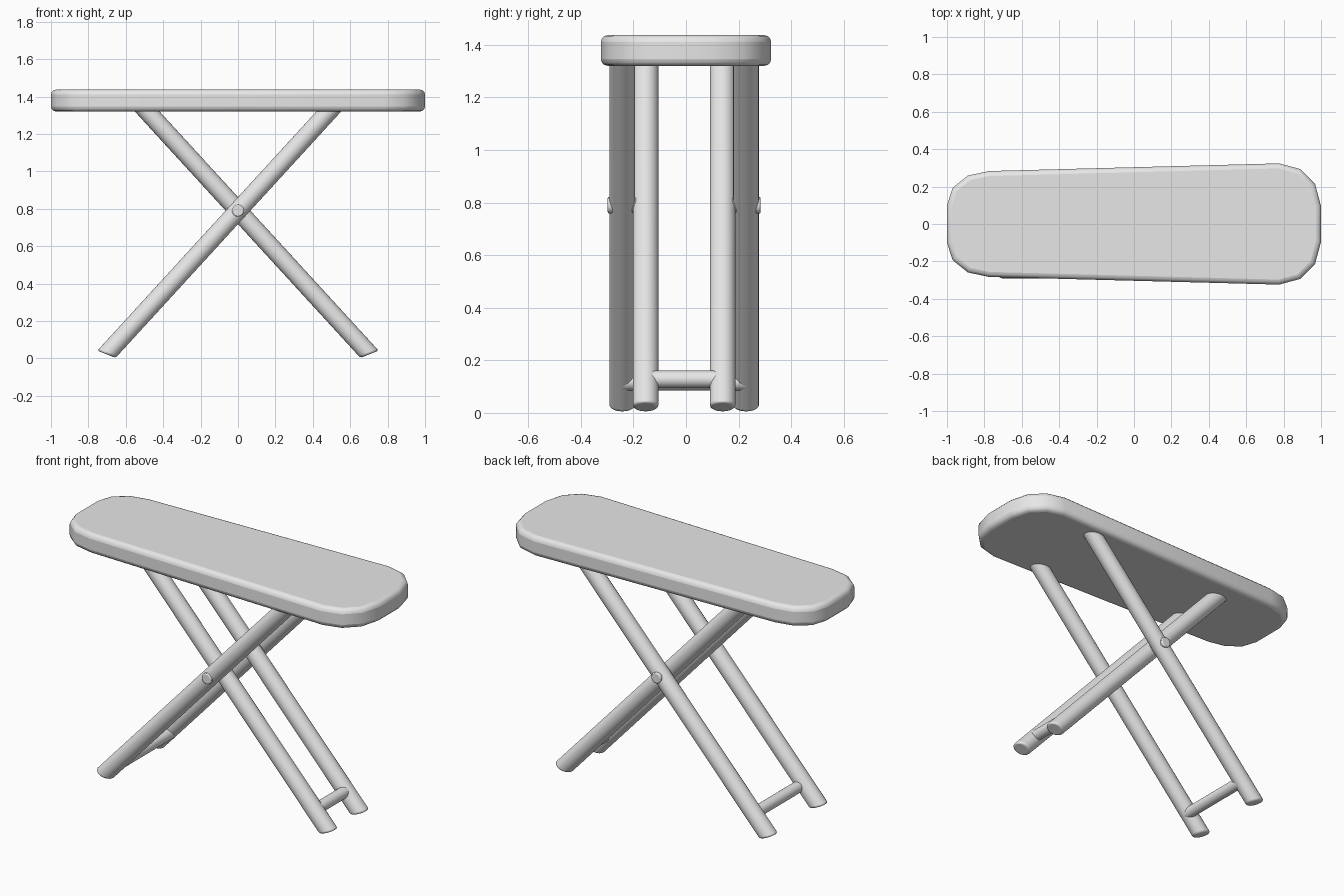
import bpy, bmesh, math
from mathutils import Vector

cube = bpy.data.objects.get("Cube")
if cube:
    bpy.data.objects.remove(cube, do_unlink=True)

grey = bpy.data.materials.new("light_grey")
grey.use_nodes = True
grey.diffuse_color = (0.8, 0.8, 0.8, 1)
grey.node_tree.nodes["Principled BSDF"].inputs["Base Color"].default_value = (0.8, 0.8, 0.8, 1)

PIVOT_Z = 0.79
MID_Y = -0.007
LEG_R = 0.049
LEAN = Vector((0.675, 0, 0.737)).normalized()   # direction of a leg rising towards +x


def finish(name, bm, bevel=0.0, segments=3, limit=60):
    """Turn a bmesh into a bevelled, smooth-shaded object."""
    bmesh.ops.recalc_face_normals(bm, faces=bm.faces)
    mesh = bpy.data.meshes.new(name)
    bm.to_mesh(mesh)
    bm.free()
    mesh.materials.append(grey)
    obj = bpy.data.objects.new(name, mesh)
    bpy.context.collection.objects.link(obj)
    if bevel:
        mod = obj.modifiers.new("rounded_edges", 'BEVEL')
        mod.width = bevel
        mod.segments = segments
        mod.limit_method = 'ANGLE'
        mod.angle_limit = math.radians(limit - 15)
    bpy.ops.object.select_all(action='DESELECT')
    obj.select_set(True)
    bpy.context.view_layer.objects.active = obj
    bpy.ops.object.shade_smooth_by_angle(angle=math.radians(40))
    return obj


def rod(start, end, radius, sides=24):
    """Cylinder between two points."""
    bm = bmesh.new()
    axis = Vector(end) - Vector(start)
    bmesh.ops.create_cone(bm, cap_ends=True, segments=sides, radius1=radius,
                          radius2=radius, depth=axis.length)
    turn = axis.to_track_quat('Z', 'Y').to_matrix().to_4x4()
    bmesh.ops.transform(bm, matrix=turn, verts=bm.verts)
    bmesh.ops.translate(bm, vec=(Vector(start) + Vector(end)) / 2, verts=bm.verts)
    return bm


def on_leg(side, z, offset=0.0):
    """Point in the xz plane on a leg axis, shifted along x."""
    return side * (z - PIVOT_Z) * LEAN.x / LEAN.z + offset


# Tabletop: slightly tapered outline with clipped round ends
half = [(-1.0, 0.10), (-0.97, 0.193), (-0.888, 0.259), (-0.775, 0.283),
        (0.775, 0.324), (0.888, 0.294), (0.968, 0.214), (1.0, 0.095)]
outline = half + [(x, -y) for x, y in reversed(half)]
bm = bmesh.new()
base = bm.faces.new([bm.verts.new((x, y, 1.32)) for x, y in outline])
top = bmesh.ops.extrude_face_region(bm, geom=[base])
bmesh.ops.translate(bm, vec=(0, 0, 0.117),
                    verts=[v for v in top["geom"] if isinstance(v, bmesh.types.BMVert)])
finish("tabletop", bm, 0.027)

# Crossed legs: the outer pair rises to +x, the inner pair to -x
for pair, side, spread in (("outer", 1, 0.2355), ("inner", -1, 0.1465)):
    axis = Vector((side * LEAN.x, 0, LEAN.z))
    foot_z = 0.022
    cut = Vector((side * math.sin(math.radians(22)), 0, math.cos(math.radians(22))))
    for label, sign in (("front", -1), ("back", 1)):
        y = MID_Y + sign * spread
        foot = Vector((on_leg(side, foot_z), y, foot_z))
        bm = rod(foot, (on_leg(side, 1.375), y, 1.375), LEG_R)
        # Slant the foot end
        for v in bm.verts:
            if v.co.z < PIVOT_Z:
                v.co += axis * ((foot - v.co).dot(cut) / axis.dot(cut))
        finish(f"{pair}_{label}_leg", bm, 0.012)

    # Crossbar joining the pair near the feet
    bar_z = 0.128 if pair == "inner" else 0.118
    bar_x = on_leg(side, bar_z, 0.012 if pair == "inner" else 0.022)
    finish(f"{pair}_crossbar",
           rod((bar_x, MID_Y - spread, bar_z), (bar_x, MID_Y + spread, bar_z), 0.033))

# Pivot bolts through each pair of crossing legs
for label, sign in (("front", -1), ("back", 1)):
    finish(f"{label}_pivot_bolt",
           rod((0, MID_Y + sign * 0.14, PIVOT_Z), (0, MID_Y + sign * 0.291, PIVOT_Z), 0.032),
           0.006, 2)
